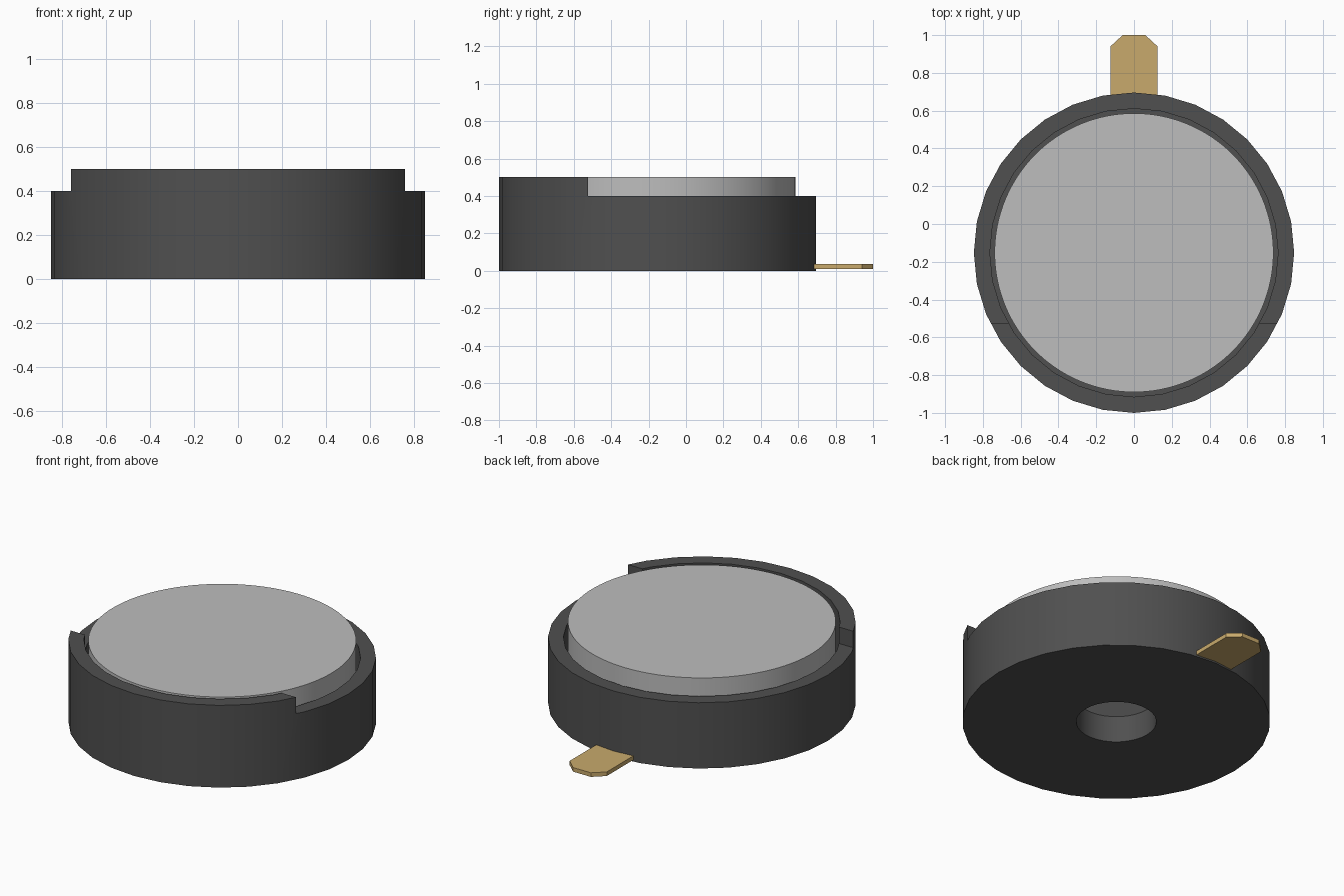
import bpy, bmesh, math

cube = bpy.data.objects.get("Cube")
if cube:
    bpy.data.objects.remove(cube, do_unlink=True)

CY = -0.152          # y of the round body's axis
FLOOR = 0.16         # height of the seat under the cell


def material(name, rgb):
    m = bpy.data.materials.new(name)
    m.use_nodes = True
    m.diffuse_color = (*rgb, 1)
    bsdf = next(n for n in m.node_tree.nodes if n.type == 'BSDF_PRINCIPLED')
    bsdf.inputs["Base Color"].default_value = (*rgb, 1)
    return m


def finish(name, bm, mat):
    bmesh.ops.recalc_face_normals(bm, faces=bm.faces[:])
    me = bpy.data.meshes.new(name)
    bm.to_mesh(me)
    bm.free()
    me.materials.append(mat)
    ob = bpy.data.objects.new(name, me)
    bpy.context.collection.objects.link(ob)
    return ob


def activate(ob):
    bpy.ops.object.select_all(action='DESELECT')
    ob.select_set(True)
    bpy.context.view_layer.objects.active = ob


def lathe(name, profile, sides, mat):
    """Revolve a closed (radius, z) profile into a ring around the body axis."""
    bm = bmesh.new()
    rings = []
    for i in range(sides):
        a = 2 * math.pi * i / sides
        rings.append([bm.verts.new((r * math.cos(a), CY + r * math.sin(a), z))
                      for r, z in profile])
    n = len(profile)
    for i in range(sides):
        p, q = rings[i], rings[(i + 1) % sides]
        for k in range(n):
            j = (k + 1) % n
            bm.faces.new((p[k], q[k], q[j], p[j]))
    return finish(name, bm, mat)


def prism(name, outline, z0, z1, mat):
    """Extrude a flat (x, y) outline from z0 to z1."""
    bm = bmesh.new()
    face = bm.faces.new([bm.verts.new((x, y, z0)) for x, y in outline])
    ext = bmesh.ops.extrude_face_region(bm, geom=[face])
    verts = [v for v in ext["geom"] if isinstance(v, bmesh.types.BMVert)]
    bmesh.ops.translate(bm, verts=verts, vec=(0, 0, z1 - z0))
    return finish(name, bm, mat)


black = material("black plastic", (0.08, 0.08, 0.08))
silver = material("silver metal", (0.51, 0.51, 0.51))
gold = material("gold metal", (0.58, 0.40, 0.15))

# Housing: open cup with a round hole through its floor
housing = lathe("housing", [(0.221, 0), (0.848, 0), (0.848, 0.5),
                            (0.763, 0.5), (0.763, FLOOR), (0.221, FLOOR)], 32, black)

# Lower the rim everywhere behind the front lip
cutter = prism("rim_cutter", [(-1.2, -0.525), (1.2, -0.525), (1.2, 1.2), (-1.2, 1.2)],
               0.4, 0.8, black)
cutter.hide_render = True
mod = housing.modifiers.new("rim step", 'BOOLEAN')
mod.operation = 'DIFFERENCE'
mod.solver = 'EXACT'
mod.object = cutter
activate(housing)
bpy.ops.object.modifier_apply(modifier=mod.name)
bpy.data.objects.remove(cutter, do_unlink=True)

# Round cell sitting in the cup
circle = [(0.738 * math.cos(2 * math.pi * i / 128),
           CY + 0.738 * math.sin(2 * math.pi * i / 128)) for i in range(128)]
cell = prism("coin_cell", circle, FLOOR, 0.5, silver)

# Flat solder tab with clipped corners
prism("solder_tab", [(-0.125, 0.6), (0.125, 0.6), (0.125, 0.94),
                     (0.06, 1.0), (-0.06, 1.0), (-0.125, 0.94)], 0.01, 0.035, gold)

# Smooth the round walls, keep the edges crisp
for ob in (housing, cell):
    activate(ob)
    bpy.ops.object.shade_smooth_by_angle(angle=math.radians(30))
